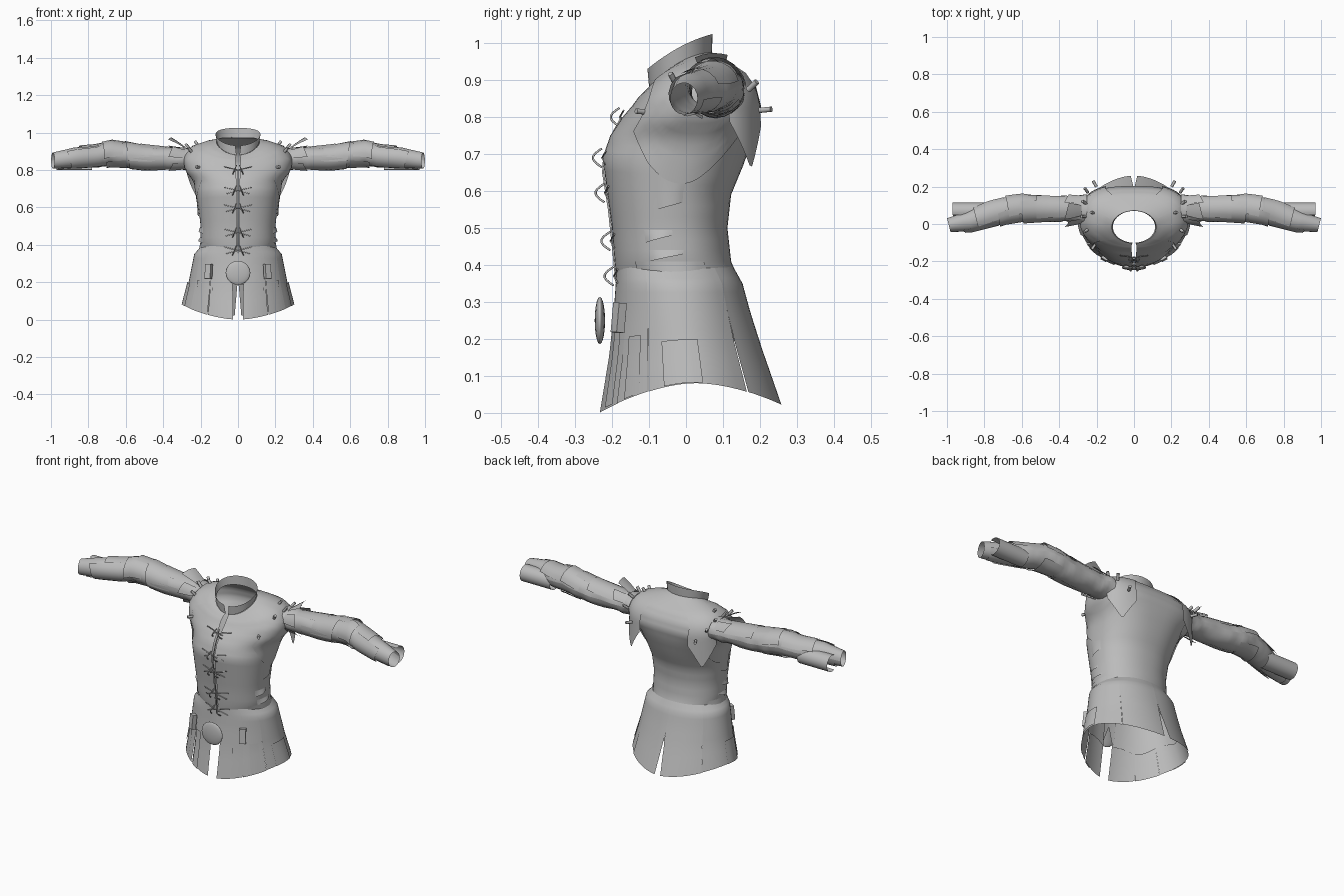
import bpy, math
from mathutils import Vector

cube = bpy.data.objects.get("Cube")
if cube:
    bpy.data.objects.remove(cube)

cloth = bpy.data.materials.new("grey_cloth")
cloth.use_nodes = True
cloth.diffuse_color = (0.5, 0.5, 0.5, 1)
cloth.node_tree.nodes["Principled BSDF"].inputs["Base Color"].default_value = (0.5, 0.5, 0.5, 1)
PI = math.pi


def lerp(a, b, t):
    return a + (b - a) * t


def finish(obj, angle=40):
    obj.data.materials.append(cloth)
    if obj.type == 'MESH':
        bpy.ops.object.select_all(action='DESELECT')
        obj.select_set(True)
        bpy.context.view_layer.objects.active = obj
        bpy.ops.object.shade_smooth_by_angle(angle=math.radians(angle))
    return obj


def sheet(name, f, nu, nv):
    """Mesh grid from a function of u and v in 0..1."""
    verts = [f(i / nu, j / nv) for j in range(nv + 1) for i in range(nu + 1)]
    faces = []
    for j in range(nv):
        for i in range(nu):
            a = j * (nu + 1) + i
            faces.append((a, a + 1, a + nu + 2, a + nu + 1))
    me = bpy.data.meshes.new(name)
    me.from_pydata(verts, [], faces)
    obj = bpy.data.objects.new(name, me)
    bpy.context.collection.objects.link(obj)
    return finish(obj)


def cord(name, pts, r):
    cu = bpy.data.curves.new(name, 'CURVE')
    cu.dimensions = '3D'
    cu.bevel_depth, cu.bevel_resolution, cu.use_fill_caps = r, 1, True
    sp = cu.splines.new('POLY')
    sp.points.add(len(pts) - 1)
    for p, co in zip(sp.points, pts):
        p.co = (*co, 1)
    obj = bpy.data.objects.new(name, cu)
    bpy.context.collection.objects.link(obj)
    return finish(obj)


def rows_at(rows, v):
    k = min(int(v), len(rows) - 2)
    return [lerp(a, b, v - k) for a, b in zip(rows[k], rows[k + 1])]


def body(rows, th, v, off=0.0):
    """Point on a lofted body; th runs from the front round the left side."""
    w, yf, yb, zf, zs, zb, square = rows_at(rows, v)
    s, c = math.sin(th), math.cos(th)
    p = square if c < 0 else max(.92, square)
    sx = math.copysign(abs(s) ** p, s)
    cy = math.copysign(abs(c) ** p, c)
    z = zs + (zf - zb) / 2 * c + ((zf + zb) / 2 - zs) * c * c
    return Vector(((w + off) * sx, (yf + yb) / 2 - ((yb - yf) / 2 + off) * cy, z))


def level(rows, z):
    """Loft parameter at a side height."""
    for k in range(len(rows) - 1):
        if z <= rows[k + 1][4]:
            return k + (z - rows[k][4]) / (rows[k + 1][4] - rows[k][4])
    return len(rows) - 1


# half width, front y, back y, front z, side z, back z, back squareness
TORSO = [(.185, -.185, .15, .34, .34, .34, 1), (.2, -.193, .122, .41, .41, .41, .95),
         (.2, -.2, .112, .5, .5, .5, .92), (.21, -.212, .122, .59, .59, .59, .9),
         (.222, -.226, .155, .69, .67, .67, .85), (.232, -.205, .187, .75, .74, .76, .75),
         (.28, -.172, .203, .8, .8, .83, .68), (.287, -.146, .19, .83, .87, .88, .68),
         (.24, -.128, .16, .855, .925, .92, .75), (.165, -.112, .11, .87, .948, .95, .9),
         (.115, -.1, .07, .88, .95, .975, 1)]
COLLAR = [(.113, -.1, .07, .88, .95, .972, 1), (.12, -.105, .072, .93, .99, 1.025, 1)]
SKIRT = [(.295, -.235, .255, 0, .08, .022, 1.12), (.266, -.21, .205, .15, .19, .17, 1.06),
         (.248, -.195, .172, .28, .28, .28, 1), (.234, -.19, .153, .35, .35, .35, .97),
         (.2, -.188, .128, .395, .39, .395, .95)]
TOP = len(TORSO) - 1

# Bodice, open along the front lacing
def bodice(u, v):
    g = lerp(.03, .07, max(0, v * 3 - 2))
    return body(TORSO, lerp(g, 2 * PI - g, u), v * TOP)

sheet("bodice", bodice, 56, 30)

def collar(u, v):
    g = .07 + .05 * v
    return body(COLLAR, lerp(g, 2 * PI - g, u), v)

sheet("collar", collar, 40, 2)

# Bodice tail lining the upper skirt
sheet("bodice_tail", lambda u, v: body(SKIRT, lerp(.14, 2 * PI - .14, u),
                                       lerp(1.1 + .12 * math.sin(u * 40), 3.9, v), -.007), 40, 5)

# Skirt panels, slit at the front and back and overlapping at the sides
EDGES = [0.0, .62, 1.05, 2.3, PI]
for side, s in (("left", 1), ("right", -1)):
    for n in range(4):
        def panel(u, v, n=n, s=s):
            t = max(0, 1 - v * 2.2)
            ga = .12 * min(1, t * 6) if n == 0 else .004 * t
            gb = .08 * max(0, 1 - v * 2.8) if n == 3 else .004 * t
            th = lerp(EDGES[n] + ga, EDGES[n + 1] - gb, u)
            return body(SKIRT, s * th, v * 4, .004 * (n % 2) * t)
        sheet(f"skirt_panel_{side}_{n + 1}", panel, 10, 12)

    # Overlaid strips on the skirt front and flank
    for k, (a, b, hi) in enumerate([(.4, .56, 1.5), (.75, .95, 1.35), (1.25, 1.75, 1.1)]):
        sheet(f"skirt_strip_{side}_{k + 1}",
              lambda u, v: body(SKIRT, s * lerp(a, b, u), lerp(.02, hi, v), .007), 5, 5)

    # Belt loop tabs
    bpy.ops.mesh.primitive_cube_add(size=1, location=(s * .157, -.182, .257))
    tab = bpy.context.object
    tab.name = f"belt_tab_{side}"
    tab.scale = (.034, .024, .08)
    tab.rotation_euler = (-.1, 0, s * .5)
    bev = tab.modifiers.new("soft_edges", 'BEVEL')
    bev.width = .006
    finish(tab)

    # Shoulder yoke lying on the body
    def yoke(u, v):
        low = .76 - .14 * math.sin(PI * u ** 1.2)
        return body(TORSO, s * lerp(.8, 2.4, u), lerp(level(TORSO, low), TOP - .15, v), .005)
    sheet(f"shoulder_yoke_{side}", yoke, 22, 14)

    # Back yoke lying over the shoulder, its point hanging free
    def wing(u, v):
        edge = level(TORSO, .81)
        drop = max(0, v * 2 - 1)
        p = body(TORSO, s * lerp(1.95, 2.75, u), lerp(TOP - .3, edge, min(1, v * 2)), .008)
        p.z -= (.03 + .14 * (1 - abs(u - .55) * 1.8)) * drop
        p.y += .004 * drop
        return p
    sheet(f"back_yoke_{side}", wing, 12, 12)

    # Folds around the waist
    for k, (a, b, z0, z1, out) in enumerate([(.9, 2.1, .36, .41, .014), (1.2, 1.75, .41, .44, .01),
                                             (1.15, 1.6, .46, .495, .01), (1.4, 1.75, .55, .65, .006)]):
        def fold(u, v):
            z = lerp(z0 + .02 * u, z1, v)
            return body(TORSO, s * lerp(a, b, u), level(TORSO, z),
                        .003 + out * (1 - v) * math.sin(PI * u))
        sheet(f"waist_fold_{side}_{k + 1}", fold, 8, 3)

# Sleeves: x, y, z, depth radius, height radius
SLEEVE = [(.25, .08, .86, .078, .06), (.34, .08, .86, .068, .058), (.5, .083, .866, .07, .066),
          (.6, .085, .88, .074, .066), (.68, .075, .888, .071, .066),
          (.76, .055, .873, .066, .06), (.88, .014, .865, .053, .054), (.99, -.006, .85, .037, .043)]


def arm(s, a, v, off=0.0):
    x, y, z, ry, rz = rows_at(SLEEVE, v)
    lean = .25 * min(1, max(0, v - 4))
    dy = (ry + off) * math.cos(a)
    return Vector((s * (x + lean * dy), y + dy, z + (rz + off) * math.sin(a)))


# Wrapped sleeve plates: start, end along the arm, start and end angle, lift
PLATES = [(1.0, 2.2, .3, 2.2, .006), (1.9, 3.1, .9, 3.4, .007), (1.3, 2.8, 2.9, 4.6, .005),
          (2.7, 4.1, .1, 1.9, .008), (3.2, 4.6, 1.5, 3.3, .008), (3.0, 4.4, 3.6, 5.6, .008),
          (4.2, 5.7, .2, 2.1, .007), (4.8, 6.4, 2.2, 4.2, .006), (5.4, 6.7, 4.4, 6.0, .005)]
for side, s in (("left", 1), ("right", -1)):
    def tube(u, v):
        crease = .004 * math.sin(v * 47) * math.sin(3 * u * 2 * PI + v * 9)
        return arm(s, u * 2 * PI, v * 7, crease * (1 - v))
    sheet(f"sleeve_{side}", tube, 20, 35)
    for k, (a, b, t0, t1, lift) in enumerate(PLATES):
        sheet(f"sleeve_plate_{side}_{k + 1}",
              lambda u, v: arm(s, lerp(t0, t1, u) + .15 * v, lerp(a, b, v) - .25 * u * (k % 2),
                               lift * (.4 + .8 * v)), 6, 5)

    # Open cuff flap behind the wrist
    sheet(f"cuff_flap_{side}",
          lambda u, v: (s * lerp(.78, .97, v), .068 + .046 * math.cos(lerp(-2, 2, u)),
                        .845 + .046 * math.sin(lerp(-2, 2, u))), 14, 3)

    # Tabs flaring outward from the sleeve head
    for k, (t, lift) in enumerate([(.4, .012), (1.3, .05), (2.3, .025), (3.5, .01)]):
        sheet(f"sleeve_head_tab_{side}_{k + 1}",
              lambda u, v: arm(s, t + .75 * u, lerp(.35, 1.05 + .15 * u, v), .004 + lift * v), 4, 3)

    # Pegs tying the sleeve to the shoulder
    for k, (x, y, z) in enumerate([(.21, .215, .82), (.255, .18, .885), (.265, .115, .92),
                                   (.27, .04, .925), (.255, -.035, .905), (.215, -.12, .815),
                                   (.22, .06, .94)]):
        out = Vector((.6, (y - .04) * 6, .8 if z > .85 else .1)).normalized() * .018
        a, b = Vector((x, y, z)) - out, Vector((x, y, z)) + out
        cord(f"shoulder_peg_{side}_{k + 1}",
             [(s * a.x, a.y, a.z), (s * b.x, b.y, b.z)], .008)

# Front lacing: crossed cords with curled loops
for n, z in enumerate((.37, .465, .595, .69, .8)):
    y = body(TORSO, .02, level(TORSO, z)).y - .005
    for side, s in (("left", 1), ("right", -1)):
        cord(f"lace_cross_{n + 1}_{side}",
             [(-s * .065, y + .008, z - .018), (0, y - .002, z), (s * .075, y + .008, z + .018)], .0025)
        arc = [(s * (.008 + .003 * i), y - .003 - .024 * math.sin(PI * i / 7),
                z + .025 - .05 * i / 7) for i in range(8)]
        cord(f"lace_loop_{n + 1}_{side}", arc, .003)
cord("lace_cord", [(0, body(TORSO, .02, level(TORSO, z)).y - .002, z)
                   for z in (.35, .45, .55, .65, .69, .75, .8)], .003)

# Lens shaped belt buckle
bpy.ops.mesh.primitive_uv_sphere_add(segments=20, ring_count=10, location=(0, -.233, .25))
buckle = bpy.context.object
buckle.name = "belt_buckle"
buckle.scale = (.066, .014, .064)
finish(buckle, 60)
